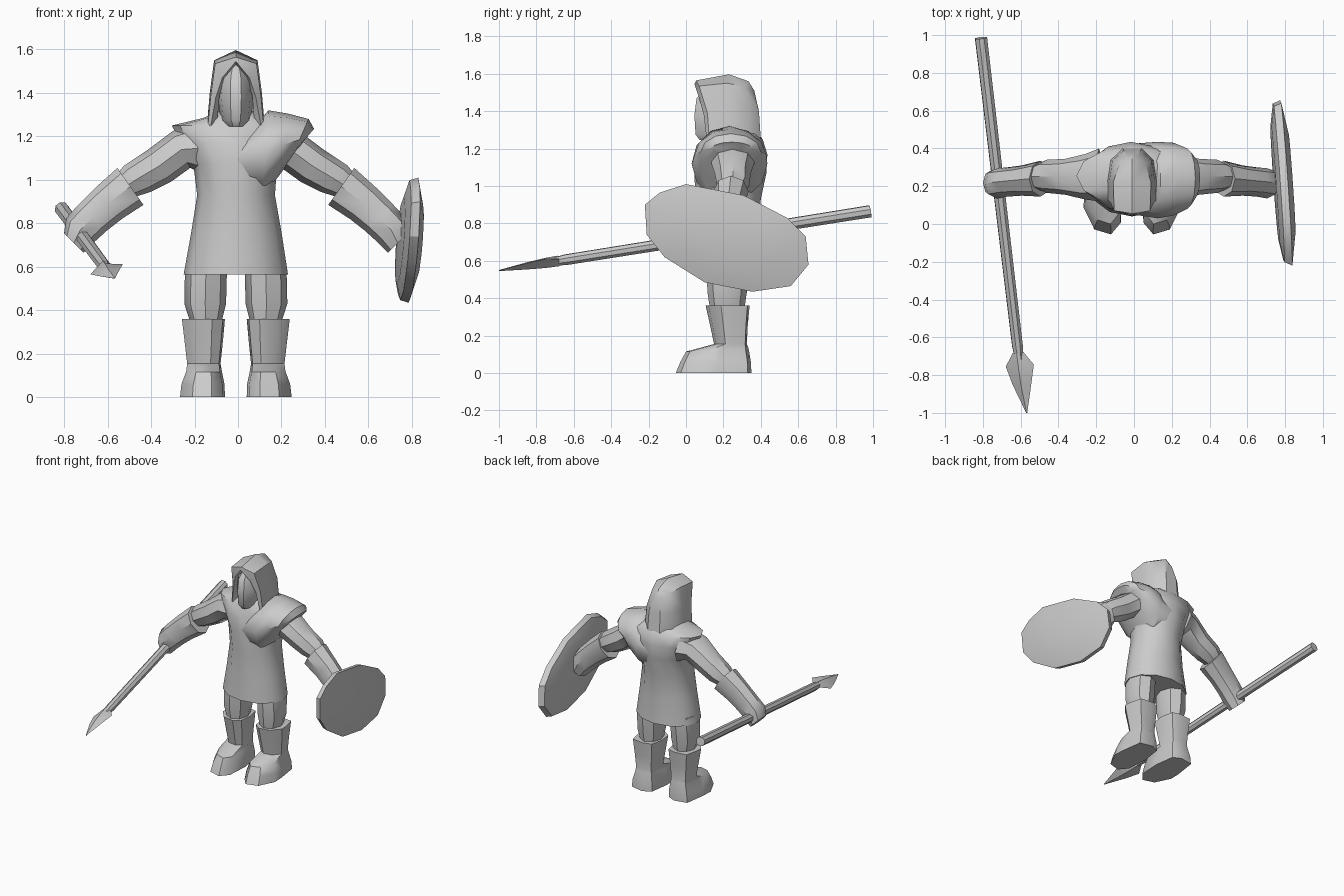
import bpy, bmesh, math
from mathutils import Vector

old = bpy.data.objects.get("Cube")
if old:
    bpy.data.objects.remove(old, do_unlink=True)

grey = bpy.data.materials.new("plain grey")
grey.use_nodes = True
grey.diffuse_color = (0.6, 0.6, 0.6, 1)
grey.node_tree.nodes["Principled BSDF"].inputs["Base Color"].default_value = (0.6, 0.6, 0.6, 1)

MID = -0.01  # symmetry line of the figure


def loft(name, rings, cap=(True, True), closed=True, flip=False, angle=40):
    """Skin a list of equal-length point rings; flip mirrors across the body."""
    bm = bmesh.new()
    rows = []
    for r in rings:
        rows.append([bm.verts.new((2 * MID - p[0] if flip else p[0], p[1], p[2])) for p in r])
    n = len(rows[0])
    for a, b in zip(rows, rows[1:]):
        for i in range(n if closed else n - 1):
            j = (i + 1) % n
            bm.faces.new((a[i], a[j], b[j], b[i]))
    if cap[0]:
        bm.faces.new(rows[0])
    if cap[1]:
        bm.faces.new(rows[-1])
    bmesh.ops.recalc_face_normals(bm, faces=bm.faces)
    me = bpy.data.meshes.new(name)
    bm.to_mesh(me)
    bm.free()
    ob = bpy.data.objects.new(name, me)
    bpy.context.collection.objects.link(ob)
    me.materials.append(grey)
    bpy.ops.object.select_all(action='DESELECT')
    ob.select_set(True)
    bpy.context.view_layer.objects.active = ob
    bpy.ops.object.shade_smooth_by_angle(angle=math.radians(angle))
    return ob


def oval(p, q, y0, y1, n=8):
    """Oval between two (x, z) points, spanning y0..y1 in depth."""
    pts = []
    for i in range(n):
        t = 2 * math.pi * i / n
        k = (1 - math.cos(t)) / 2
        pts.append((p[0] + (q[0] - p[0]) * k,
                    (y0 + y1) / 2 + (y1 - y0) / 2 * math.sin(t),
                    p[1] + (q[1] - p[1]) * k))
    return pts


def level(z, x0, x1, y0, y1, n=12):
    return oval((x0, z), (x1, z), y0, y1, n)


# Tunic from hem to neck
loft("tunic", [
    level(0.565, -0.25, 0.23, 0.04, 0.40),
    level(0.76, -0.215, 0.20, 0.05, 0.39),
    level(0.93, -0.188, 0.17, 0.05, 0.40),
    level(1.07, -0.205, 0.18, 0.045, 0.43),
    level(1.17, -0.26, 0.23, 0.06, 0.435),
    level(1.25, -0.305, 0.27, 0.10, 0.41),
    level(1.285, -0.16, 0.14, 0.11, 0.38),
    level(1.32, -0.08, 0.06, 0.14, 0.32)])

# Cloth wrap over the left shoulder and across the chest
loft("shoulder_wrap", [
    oval((0.09, 1.26), (-0.10, 0.93), 0.05, 0.425, 12),
    oval((0.14, 1.32), (0.11, 0.92), 0.03, 0.435, 12),
    oval((0.23, 1.305), (0.19, 1.02), 0.045, 0.43, 12),
    oval((0.325, 1.28), (0.24, 1.09), 0.08, 0.40, 12),
    oval((0.35, 1.235), (0.295, 1.17), 0.14, 0.35, 12)])

# Limbs, built on the right and mirrored to the left
foot = ((-0.5, 0.42), (-0.97, 0.1), (-1, -0.3), (-0.45, -0.87), (0.4, -1),
        (0.9, -0.7), (1, 0.1), (0.8, 0.85), (0.2, 1))


def boot_ring(z, x0, x1, y0, y1, front_z=None):
    outline = [(-0.75, 0.9)] + list(foot[1:])
    pts = []
    for u, v in outline:
        h = z if front_z is None else z + (front_z - z) * (1 - v) / 2
        pts.append(((x0 + x1) / 2 + u * (x1 - x0) / 2,
                    (y0 + y1) / 2 + v * (y1 - y0) / 2, h))
    return pts


for side, flip in (("right", False), ("left", True)):
    loft(side + "_leg", [
        level(0.62, -0.24, -0.05, 0.11, 0.34, 8),
        level(0.54, -0.245, -0.052, 0.11, 0.335, 8),
        level(0.43, -0.247, -0.055, 0.115, 0.325, 8),
        level(0.33, -0.215, -0.08, 0.13, 0.31, 8)], flip=flip)
    loft(side + "_boot", [
        boot_ring(0, -0.267, -0.06, -0.055, 0.35),
        boot_ring(0.06, -0.26, -0.062, -0.03, 0.347),
        boot_ring(0.13, -0.238, -0.075, 0.0, 0.335, 0.115),
        boot_ring(0.155, -0.234, -0.08, 0.15, 0.325),
        boot_ring(0.25, -0.245, -0.07, 0.13, 0.33),
        boot_ring(0.36, -0.258, -0.06, 0.105, 0.34)], flip=flip)
    loft(side + "_upper_arm", [
        oval((-0.20, 1.26), (-0.17, 1.03), 0.12, 0.40),
        oval((-0.30, 1.225), (-0.22, 1.055), 0.13, 0.37),
        oval((-0.42, 1.135), (-0.31, 0.99), 0.155, 0.345),
        oval((-0.525, 1.065), (-0.40, 0.945), 0.165, 0.34),
        oval((-0.57, 1.01), (-0.48, 0.92), 0.19, 0.31)], flip=flip)
    loft(side + "_gauntlet", [
        oval((-0.555, 1.055), (-0.435, 0.885), 0.145, 0.335),
        oval((-0.655, 0.965), (-0.535, 0.82), 0.15, 0.31),
        oval((-0.735, 0.885), (-0.605, 0.765), 0.145, 0.30),
        oval((-0.79, 0.825), (-0.66, 0.715), 0.135, 0.295),
        oval((-0.80, 0.755), (-0.71, 0.665), 0.15, 0.285)], flip=flip)

# Head, mostly hidden in the hood
loft("head", [
    level(1.245, -0.05, 0.03, 0.07, 0.24, 10),
    level(1.275, -0.08, 0.06, 0.045, 0.29, 10),
    level(1.38, -0.092, 0.072, 0.038, 0.32, 10),
    level(1.47, -0.085, 0.065, 0.05, 0.32, 10),
    level(1.54, -0.05, 0.03, 0.12, 0.28, 10)])


def arch(half):
    """Half profile from hem to peak as (x, y, z), mirrored to a full arch."""
    left = [(MID - x, y, z) for x, y, z in half]
    return left + [(MID + x, y, z) for x, y, z in reversed(half[:-1])]


# Hood as arches from the inner opening to the back of the head
loft("hood", [
    arch([(0.085, 0.14, 1.27), (0.075, 0.12, 1.39), (0.05, 0.11, 1.47), (0, 0.11, 1.53)]),
    arch([(0.115, 0.11, 1.25), (0.092, 0.095, 1.38), (0.062, 0.07, 1.47), (0, 0.045, 1.545)]),
    arch([(0.13, 0.125, 1.235), (0.115, 0.115, 1.39), (0.095, 0.07, 1.535), (0, 0.055, 1.565)]),
    arch([(0.133, 0.23, 1.25), (0.12, 0.23, 1.40), (0.10, 0.22, 1.55), (0, 0.23, 1.597)]),
    arch([(0.115, 0.34, 1.25), (0.105, 0.335, 1.40), (0.07, 0.315, 1.53), (0, 0.335, 1.56)]),
    arch([(0.05, 0.40, 1.25), (0.045, 0.39, 1.40), (0.03, 0.36, 1.50), (0, 0.365, 1.51)])],
    cap=(False, True), closed=False)

# Shield on the left hand: tilted slab with a slight bulge
outline = [(-0.22, 0.90), (-0.14, 0.965), (0, 1.01), (0.31, 0.95), (0.54, 0.83), (0.64, 0.73),
           (0.655, 0.58), (0.56, 0.465), (0.355, 0.435), (0.10, 0.485), (-0.115, 0.62), (-0.21, 0.74)]


def shield_ring(off, s):
    return [(0.805 + off - 0.06 * (y - 0.22) * s + 0.04 * (z - 0.72) * s,
             0.22 + (y - 0.22) * s, 0.72 + (z - 0.72) * s) for y, z in outline]


loft("shield", [shield_ring(-0.06, 0.7), shield_ring(-0.04, 0.96), shield_ring(0, 1),
                shield_ring(0.03, 0.6)], angle=30)

# Spear through the right hand
butt = Vector((-0.81, 0.985, 0.865))
neck = Vector((-0.607, -0.73, 0.592))
tip = Vector((-0.568, -1.0, 0.548))
d = (neck - butt).normalized()
u = Vector((0.95, 0.08, 0.3))
u = (u - d * u.dot(d)).normalized()
v = d.cross(u)


def spear_ring(c, a, b, n):
    return [c + u * a * math.cos(2 * math.pi * i / n) + v * b * math.sin(2 * math.pi * i / n)
            for i in range(n)]


loft("spear_shaft", [spear_ring(butt, 0.034, 0.034, 8), spear_ring(neck - d * 0.09, 0.03, 0.03, 8),
                     spear_ring(neck + d * 0.08, 0.012, 0.012, 8)])
loft("spear_head", [spear_ring(neck - d * 0.05, 0.03, 0.03, 4), spear_ring(neck + d * 0.02, 0.078, 0.028, 4),
                    spear_ring(neck + d * 0.12, 0.052, 0.02, 4), spear_ring(tip, 0.003, 0.003, 4)], angle=20)
